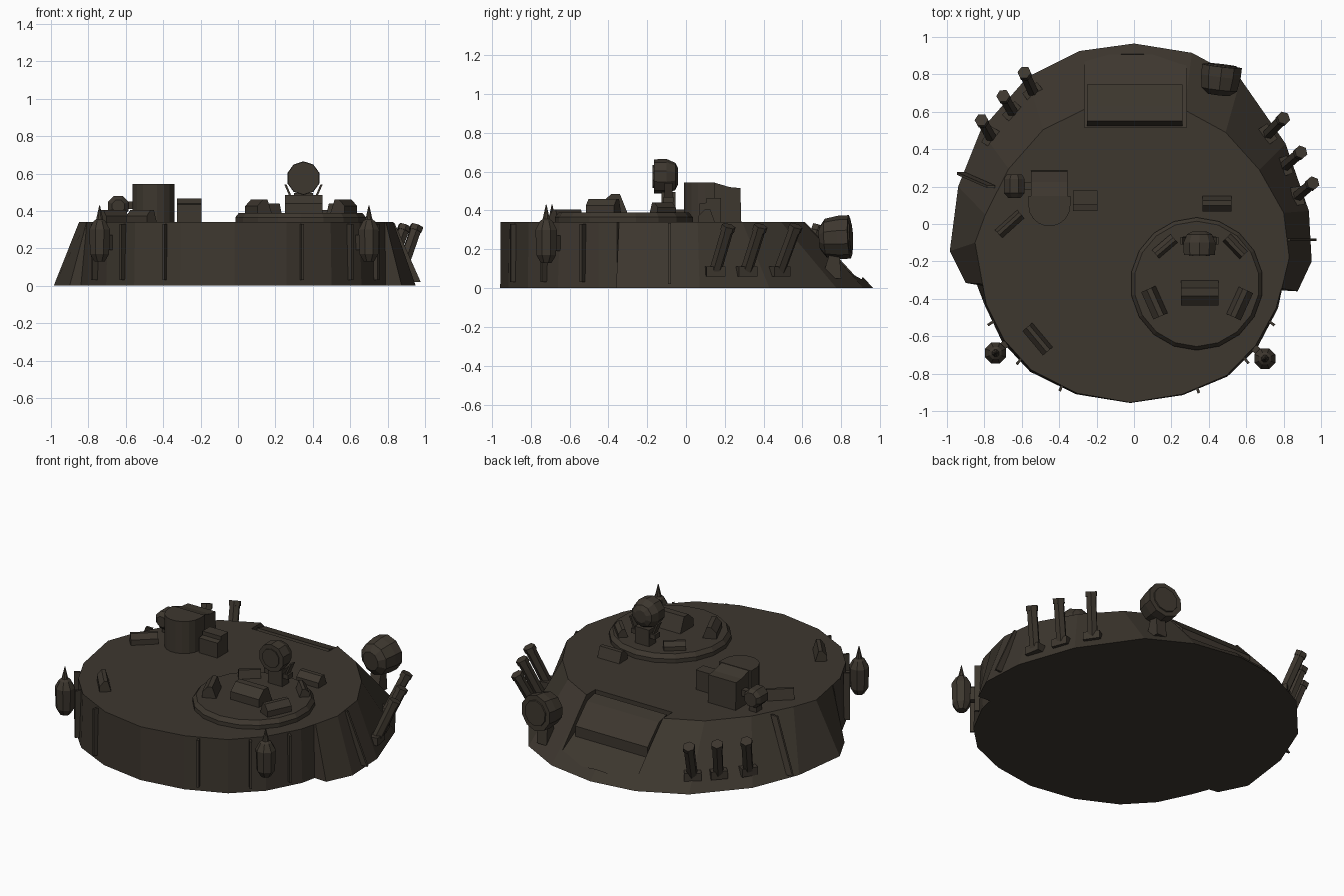
import bpy, bmesh, math
from mathutils import Vector, Matrix

if "Cube" in bpy.data.objects:
    bpy.data.objects.remove(bpy.data.objects["Cube"])

paint = bpy.data.materials.new("dark_olive_brown")
paint.diffuse_color = (0.047, 0.038, 0.028, 1)
paint.use_nodes = True
paint.node_tree.nodes["Principled BSDF"].inputs["Base Color"].default_value = paint.diffuse_color


def finish(name, bm, matrix=None):
    if matrix is not None:
        bm.transform(matrix)
    bmesh.ops.recalc_face_normals(bm, faces=bm.faces[:])
    me = bpy.data.meshes.new(name)
    bm.to_mesh(me)
    bm.free()
    me.materials.append(paint)
    ob = bpy.data.objects.new(name, me)
    bpy.context.collection.objects.link(ob)
    return ob


def loft(name, rings, matrix=None):
    """Closed solid through rings of equal point count, capped at both ends."""
    bm = bmesh.new()
    vs = [[bm.verts.new(p) for p in ring] for ring in rings]
    n = len(vs[0])
    for a, b in zip(vs, vs[1:]):
        for i in range(n):
            j = (i + 1) % n
            bm.faces.new((a[i], a[j], b[j], b[i]))
    bm.faces.new(vs[0][::-1])
    bm.faces.new(vs[-1])
    return finish(name, bm, matrix)


def place(x, y, z, deg=0):
    return Matrix.Translation((x, y, z)) @ Matrix.Rotation(math.radians(deg), 4, 'Z')


def prism(name, x0, x1, profile, matrix=None):
    """Side profile (y, z) extruded along x."""
    return loft(name, [[(x, y, z) for y, z in profile] for x in (x0, x1)], matrix)


def box(name, x, y, z, sx, sy, sz, deg=0):
    prism(name, -sx / 2, sx / 2,
          [(-sy / 2, 0), (sy / 2, 0), (sy / 2, sz), (-sy / 2, sz)], place(x, y, z, deg))


def lathe(name, profile, n, matrix=None):
    """(radius, height) profile turned round z."""
    rings = [[(r * math.cos(2 * math.pi * (i + .5) / n), r * math.sin(2 * math.pi * (i + .5) / n), z)
              for i in range(n)] for r, z in profile]
    return loft(name, rings, matrix)


def aim(start, direction):
    return Matrix.Translation(start) @ Vector(direction).to_track_quat('Z', 'Y').to_matrix().to_4x4()


def periscope(name, x, y, z, length, depth, h, deg):
    prof = [(-.5, 0), (-.5, .55), (-.12, 1), (.2, 1), (.5, 0)]
    prism(name, -length / 2, length / 2, [(a * depth, b * h) for a, b in prof], place(x, y, z, deg))


ROOF = 0.34
# turret shell: base outline x, y and roof outline x, y
outline = [
    (0, .965, 0, .64), (-.29, .925, -.25, .62), (-.57, .785, -.485, .505), (-.82, .50, -.67, .295),
    (-.94, .20, -.795, .05), (-.985, -.145, -.85, -.10), (-.90, -.315, -.81, -.32),
    (-.84, -.325, -.808, -.33), (-.80, -.43, -.79, -.43), (-.705, -.63, -.695, -.62),
    (-.555, -.79, -.55, -.78), (-.31, -.91, -.305, -.905), (-.02, -.957, -.02, -.955),
    (.26, -.915, .26, -.91), (.50, -.815, .495, -.81), (.66, -.66, .65, -.65), (.77, -.45, .76, -.45),
    (.79, -.355, .785, -.355), (.875, -.36, .79, -.345), (.95, -.20, .83, -.18),
    (.935, .07, .80, .06), (.81, .43, .67, .29), (.57, .775, .49, .49), (.31, .915, .27, .61)]
shell = loft("turret_shell", [[(a, b, 0) for a, b, c, d in outline],
                              [(c, d, ROOF) for a, b, c, d in outline]])

# recess in the sloped face, with the block that sits in it
cutter = prism("recess_cutter", -.265, .28,
               [(.905, .045), (.70, .16), (.515, .24), (.515, .5), (1.1, .5)])
cutter.hide_render = True
mod = shell.modifiers.new("recess", 'BOOLEAN')
mod.operation = 'DIFFERENCE'
mod.solver = 'EXACT'
mod.object = cutter
dg = bpy.context.evaluated_depsgraph_get()
cut_mesh = bpy.data.meshes.new_from_object(shell.evaluated_get(dg))
shell.modifiers.clear()
shell.data = cut_mesh
bpy.data.objects.remove(cutter)
prism("recess_block", -.25, .26,
      [(.515, .2), (.55, .335), (.63, .315), (.745, .2), (.745, .1), (.515, .1)])

# cupola with ring of periscopes
CX, CY = .335, -.32
lathe("cupola", [(.355, ROOF - .01), (.355, .365), (.335, .39)], 18, place(CX, CY, 0))
periscope("cupola_centre_block", .352, -.368, .385, .20, .135, .10, 0)
for px, py, ln, dp, h in [(.165, -.12, .13, .06, .055), (.54, -.12, .13, .06, .055),
                          (.11, -.42, .16, .085, .075), (.565, -.425, .16, .085, .075)]:
    out = math.degrees(math.atan2(py - CY, px - CX))
    periscope("cupola_periscope", px, py, .385, ln, dp, h, out + 90)

# cupola searchlight on a forked pedestal
lathe("cupola_light", [(.065, -.055), (.06, -.065), (.088, -.065), (.09, .0), (.07, .045), (.04, .06)][2:],
      10, aim((.35, -.10, .575), (0, 1, 0)))
lathe("cupola_light_lens", [(.06, -.072), (.06, -.05)], 10, aim((.35, -.10, .575), (0, 1, 0)))
box("light_pedestal", .35, -.09, .385, .10, .07, .11)
box("light_fork_base", .35, -.09, .44, .17, .05, .03)
for s in (-1, 1):
    loft("light_fork_arm", [[(.35 + s * x, -.09 + y, z) for x, y in
                             ((w, -.02), (w + .012, -.02), (w + .012, .02), (w, .02))]
                            for w, z in ((.06, .47), (.09, .54))])

# sight tower: flat back, rounded front, sloping rear top
arc = [(-.4525 + .1125 * math.cos(math.radians(a)), .10 + .1125 * math.sin(math.radians(a)))
       for a in range(180, 361, 20)]
foot = arc + [(-.355, .285), (-.545, .285)]
mid = arc + [(-.34, .15), (-.565, .15)]
loft("sight_tower", [[(x, y, ROOF - .01) for x, y in mid], [(x, y, .545) for x, y in mid]])
prism("sight_tower_rear", -.55, -.355,
      [(.14, ROOF - .01), (.285, ROOF - .01), (.28, .515), (.225, .52), (.14, .545)])

# sensor heads beside the tower
lathe("side_sensor", [(.035, -.065), (.06, -.04), (.06, .035), (.045, .06)], 8,
      aim((-.64, .205, .425), (0, 1, 0)))
box("side_sensor_foot", -.64, .21, ROOF - .01, .05, .06, .06)
box("side_sensor_arm", -.58, .205, .41, .06, .04, .04)
prism("tower_side_box", -.325, -.195,
      [(.07, ROOF - .01), (.07, .435), (.105, .44), (.105, .465), (.18, .465), (.18, ROOF - .01)])

# loose periscopes on the roof
for px, py, ln, dp, deg in [(.445, .108, .155, .085, 0), (-.665, 0, .16, .06, 42), (-.515, -.615, .17, .07, -50)]:
    periscope("roof_periscope", px, py, ROOF - .005, ln, dp, .07, deg)

# smoke tubes: foot x, y and mouth x, y
for fx, fy, mx, my in [(.715, .48, .80, .567), (.807, .31, .893, .385), (.875, .15, .957, .22),
                       (-.765, .465, -.816, .556), (-.65, .60, -.70, .685), (-.54, .705, -.587, .81)]:
    d = Vector((mx - fx, my - fy, .235))
    lathe("smoke_tube", [(.032, 0), (.032, d.length - .03), (.037, d.length - .03), (.037, d.length)],
          6, aim((fx, fy, .085), d))
    box("smoke_tube_foot", fx, fy, .06, .10, .06, .05, math.degrees(math.atan2(fy, fx)) + 90)

# large lamp on the sloped face
lathe("large_lamp", [(.06, -.08), (.10, -.05), (.112, .02), (.112, .075)], 10,
      aim((.462, .77, .26), (.12, 1, .05)))
lathe("large_lamp_lens", [(.085, .06), (.08, .082)], 10, aim((.462, .77, .26), (.12, 1, .05)))
prism("large_lamp_mount", -.035, .035, [(.70, .05), (.80, .05), (.79, .18), (.74, .18)], place(.46, 0, 0))

# aerial pots with brackets
for ax, ay in [(-.74, -.69), (.70, -.72)]:
    lathe("aerial_pot", [(.03, .13), (.055, .17), (.06, .3), (.035, .345), (.02, .355), (.002, .43)],
          8, place(ax, ay, 0))
    deg = math.degrees(math.atan2(ay, ax))
    box("aerial_bracket", ax * .94, ay * .94, .19, .12, .04, .08, deg)

# thin ribs up the walls
for x, y in [(-.39, -.875), (.34, -.885), (-.765, -.53), (.735, -.53), (-.615, -.735), (.60, -.73)]:
    box("wall_rib", x, y, .03, .04, .014, .30, math.degrees(math.atan2(y, x)))
for x0, y0, x1, y1 in [(.955, -.085, .815, -.085), (-.925, .27, -.765, .20)]:
    loft("slope_rib", [[(x + a, y + b, z) for a, b in ((-.022, -.007), (.022, -.007), (.022, .007), (-.022, .007))]
                       for x, y, z in ((x0, y0, .02), (x1, y1, .335))])
